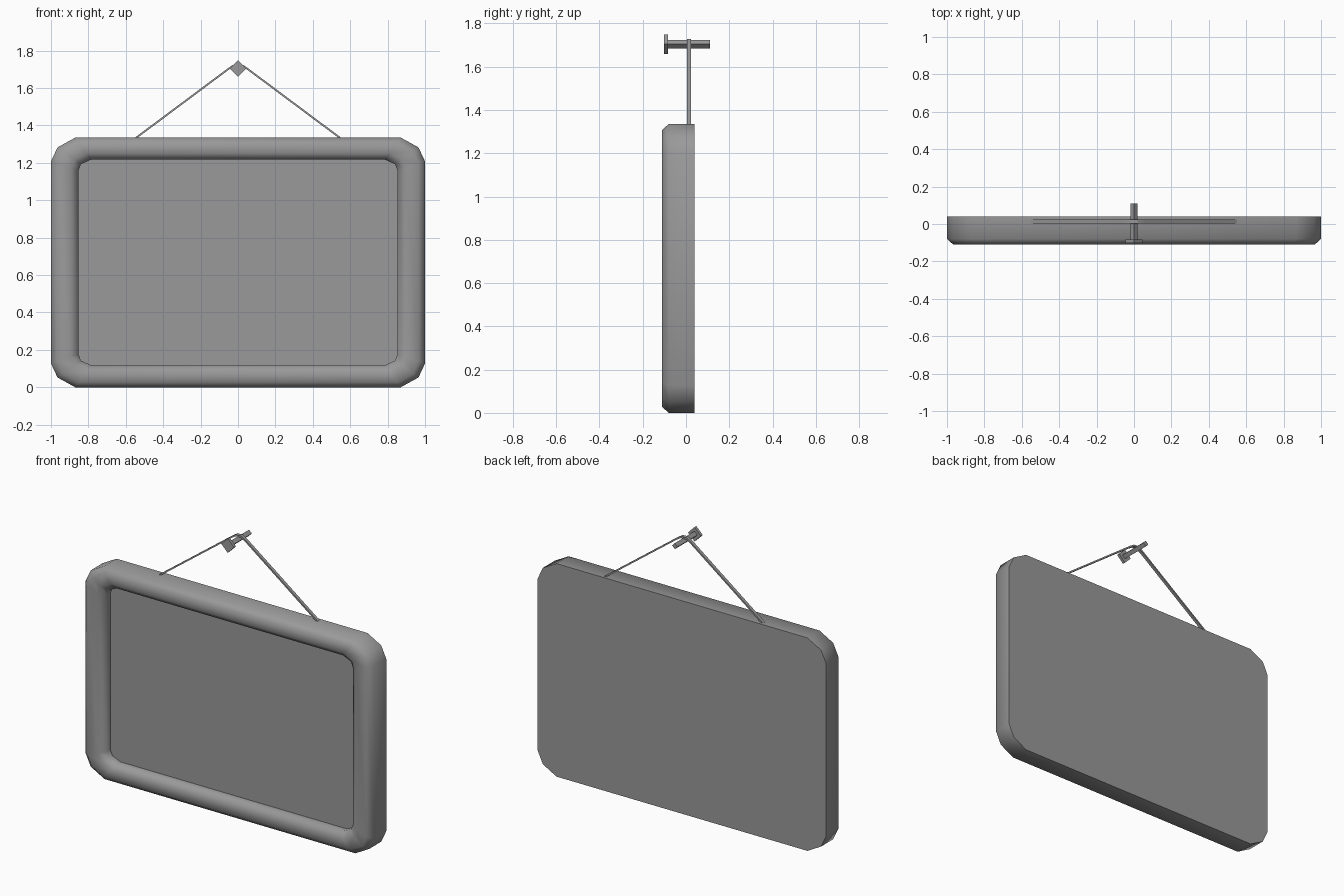
import bpy, bmesh, math
from mathutils import Vector

cube = bpy.data.objects.get("Cube")
if cube:
    bpy.data.objects.remove(cube, do_unlink=True)

grey = bpy.data.materials.new("plain grey")
grey.use_nodes = True
colour = (0.32, 0.32, 0.32, 1)
grey.diffuse_color = colour
grey.node_tree.nodes["Principled BSDF"].inputs["Base Color"].default_value = colour

MID_Z = 0.6675


def finish(name, bm, smooth=None):
    bmesh.ops.recalc_face_normals(bm, faces=bm.faces)
    mesh = bpy.data.meshes.new(name)
    bm.to_mesh(mesh)
    bm.free()
    mesh.materials.append(grey)
    obj = bpy.data.objects.new(name, mesh)
    bpy.context.collection.objects.link(obj)
    if smooth:
        bpy.ops.object.select_all(action='DESELECT')
        obj.select_set(True)
        bpy.context.view_layer.objects.active = obj
        bpy.ops.object.shade_smooth_by_angle(angle=math.radians(smooth))
    return obj


def loft(bm, rings):
    """Skin closed rings of points and cap both ends."""
    loops = [[bm.verts.new(p) for p in ring] for ring in rings]
    for a, b in zip(loops, loops[1:]):
        for i in range(len(a)):
            j = (i + 1) % len(a)
            bm.faces.new((a[i], a[j], b[j], b[i]))
    bm.faces.new(loops[0])
    bm.faces.new(loops[-1])


# Frame and panel: outline with clipped corners, swept through a profile
outer = [(1, 0.54), (0.965, 0.615), (0.87, MID_Z)]
inner = [(0.853, 0.49), (0.84, 0.525), (0.785, 0.55)]


def outline(t, y):
    corner = [Vector(o).lerp(Vector(i), t) for o, i in zip(outer, inner)]
    points = []
    for sx, sz in ((1, 1), (-1, 1), (-1, -1), (1, -1)):
        part = corner if sx * sz > 0 else corner[::-1]
        points += [(sx * p.x, y, MID_Z + sz * p.y) for p in part]
    return points


profile = [(0, 0.04), (0, -0.08), (0.23, -0.11), (0.72, -0.11),
           (1, -0.08), (1, -0.045)]
bm = bmesh.new()
loft(bm, [outline(t, y) for t, y in profile])
finish("picture_frame", bm, 62)

# Hanging cord: thin flat band bent over the peg
side = [(0.55, 1.33), (0.05, 1.703), (0.018, 1.723)]
path = [(-x, z) for x, z in side] + [(x, z) for x, z in side[::-1]]
bm = bmesh.new()
loft(bm, [[(x, 0.004, z - 0.006), (x, 0.024, z - 0.006),
           (x, 0.024, z + 0.006), (x, 0.004, z + 0.006)] for x, z in path])
finish("hanging_cord", bm)


# Wall peg: square shaft and head, both set on a corner
def diamond(name, r, y0, y1):
    bm = bmesh.new()
    loft(bm, [[(r, y, 1.704), (0, y, 1.704 + r), (-r, y, 1.704), (0, y, 1.704 - r)]
              for y in (y0, y1)])
    finish(name, bm)


diamond("peg_shaft", 0.019, -0.09, 0.11)
diamond("peg_head", 0.045, -0.102, -0.084)
